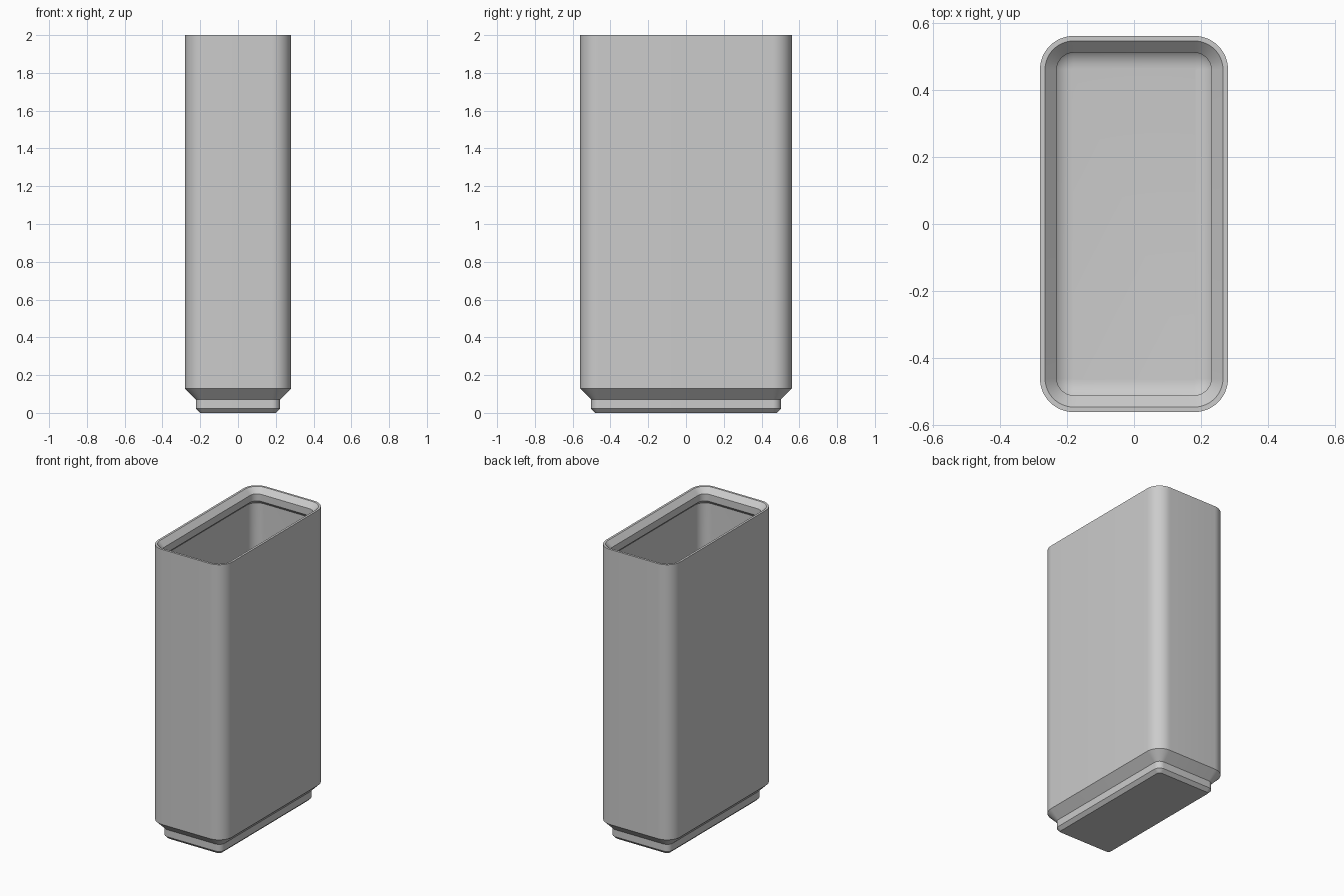
import bpy, bmesh, math

cube = bpy.data.objects.get("Cube")
if cube:
    bpy.data.objects.remove(cube, do_unlink=True)

HALF_X, HALF_Y, RADIUS = 0.28, 0.56, 0.10
CORNER_STEPS, FILLET_STEPS = 12, 8
WALL, FLOOR, FILLET = 0.026, 0.19, 0.07


def ring(bm, inset, z):
    """Rounded rectangle of vertices, moved inward by the inset."""
    r = max(RADIUS - inset, 0.004)
    cx, cy = HALF_X - inset - r, HALF_Y - inset - r
    verts = []
    for i, (sx, sy) in enumerate([(1, 1), (-1, 1), (-1, -1), (1, -1)]):
        for k in range(CORNER_STEPS + 1):
            a = math.pi / 2 * (i + k / CORNER_STEPS)
            verts.append(bm.verts.new((sx * cx + r * math.cos(a),
                                       sy * cy + r * math.sin(a), z)))
    return verts


# Profile as (inset, height): stepped foot, outer wall, rim, lip, inner wall
profile = [
    (0.08, 0.0), (0.058, 0.022), (0.058, 0.07), (0.0, 0.128),
    (0.0, 2.0), (0.015, 2.0), (0.05, 1.965), (0.05, 1.917), (WALL, 1.893),
]
# Rounded transition from the inner wall to the floor
for k in range(FILLET_STEPS + 1):
    a = math.pi / 2 * k / FILLET_STEPS
    profile.append((WALL + FILLET * (1 - math.cos(a)),
                    FLOOR + FILLET * (1 - math.sin(a))))

# Loft the rings into one closed shell
bm = bmesh.new()
rings = [ring(bm, inset, z) for inset, z in profile]
for low, high in zip(rings, rings[1:]):
    n = len(low)
    for i in range(n):
        j = (i + 1) % n
        bm.faces.new((low[i], low[j], high[j], high[i]))
bm.faces.new(rings[0][::-1])
bm.faces.new(rings[-1])
bmesh.ops.recalc_face_normals(bm, faces=bm.faces)
mesh = bpy.data.meshes.new("storage_bin")
bm.to_mesh(mesh)
bm.free()
storage_bin = bpy.data.objects.new("storage_bin", mesh)
bpy.context.collection.objects.link(storage_bin)

# Plain grey plastic
grey = bpy.data.materials.new("light_grey")
grey.use_nodes = True
color = (0.6, 0.6, 0.6, 1.0)
grey.diffuse_color = color
grey.node_tree.nodes["Principled BSDF"].inputs["Base Color"].default_value = color
mesh.materials.append(grey)

# Smooth corners, crisp chamfers
bpy.ops.object.select_all(action='DESELECT')
storage_bin.select_set(True)
bpy.context.view_layer.objects.active = storage_bin
bpy.ops.object.shade_smooth_by_angle(angle=math.radians(30))
